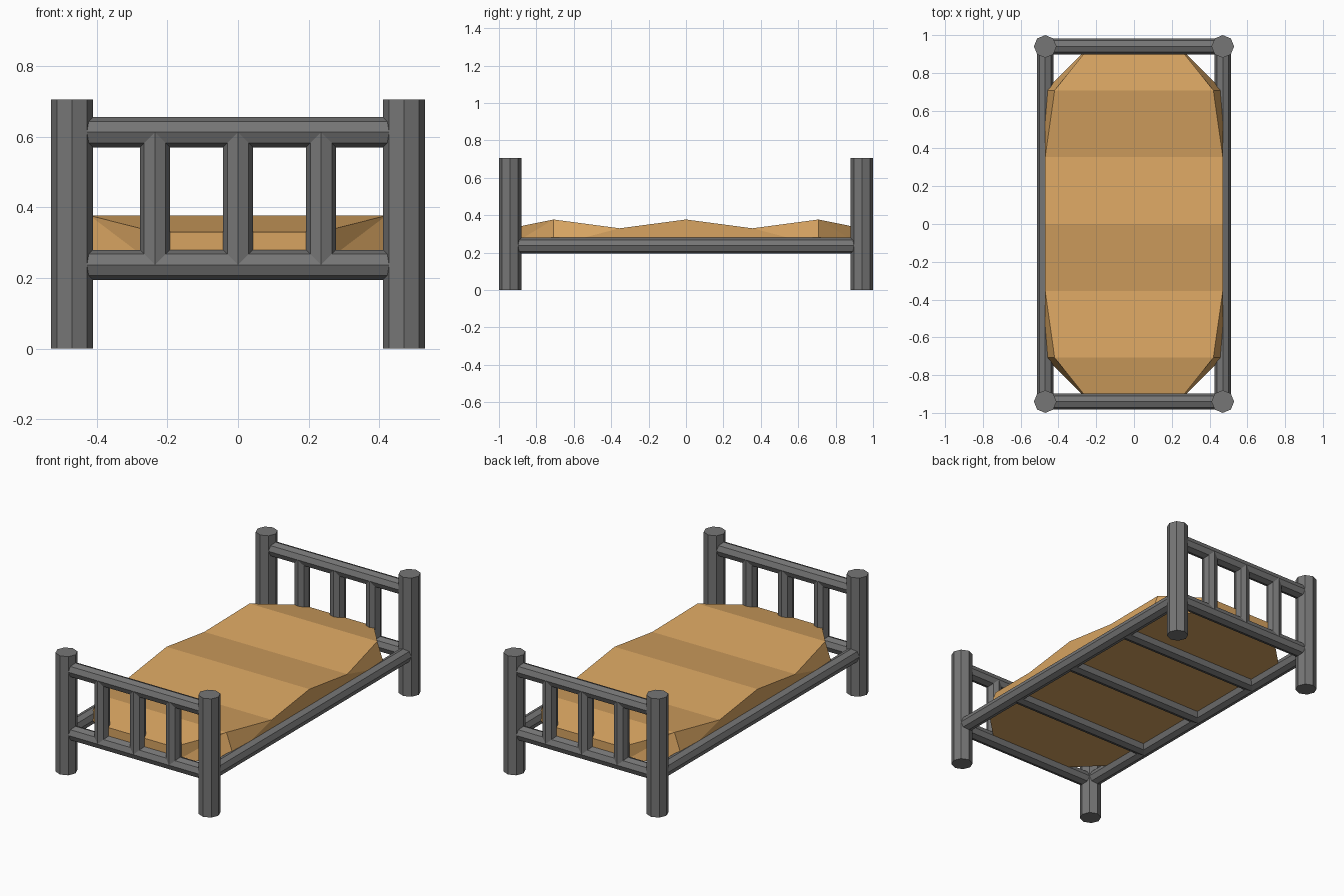
import bpy, bmesh, math
from mathutils import Vector

if "Cube" in bpy.data.objects:
    bpy.data.objects.remove(bpy.data.objects["Cube"])

POST_X, POST_Y = 0.47, 0.94
POST_R, BAR_R = 0.06, 0.043
POST_H, LOW_Z, TOP_Z = 0.705, 0.237, 0.613


def material(name, color):
    m = bpy.data.materials.new(name)
    m.diffuse_color = (*color, 1)
    m.use_nodes = True
    m.node_tree.nodes["Principled BSDF"].inputs["Base Color"].default_value = m.diffuse_color
    return m


iron = material("dark grey", (0.18, 0.18, 0.18))
cloth = material("tan cloth", (0.68, 0.37, 0.12))


def add_object(name, bm, mat):
    bmesh.ops.recalc_face_normals(bm, faces=bm.faces)
    mesh = bpy.data.meshes.new(name)
    bm.to_mesh(mesh)
    bm.free()
    mesh.materials.append(mat)
    obj = bpy.data.objects.new(name, mesh)
    bpy.context.collection.objects.link(obj)


def bar(name, start, end, radius):
    """Octagonal bar between two points, with corners facing the axes."""
    a, b = Vector(start), Vector(end)
    d = (b - a).normalized()
    u = Vector((1, 0, 0)) if abs(d.x) < 0.5 else Vector((0, 1, 0))
    v = d.cross(u)
    bm = bmesh.new()
    rings = []
    for p in (a, b):
        rings.append([bm.verts.new(p + radius * (u * math.cos(t) + v * math.sin(t)))
                      for t in (i * math.pi / 4 for i in range(8))])
    for i in range(8):
        j = (i + 1) % 8
        bm.faces.new((rings[0][i], rings[0][j], rings[1][j], rings[1][i]))
    bm.faces.new(rings[0])
    bm.faces.new(rings[1])
    add_object(name, bm, iron)


# Headboard and footboard: posts, two rails, three spindles each
for end, s in (("footboard", -1), ("headboard", 1)):
    y = s * POST_Y
    for side, x in (("left", -POST_X), ("right", POST_X)):
        bar(f"{end}_{side}_post", (x, y, 0), (x, y, POST_H), POST_R)
    for level, z in (("lower", LOW_Z), ("upper", TOP_Z)):
        bar(f"{end}_{level}_rail", (-POST_X, y, z), (POST_X, y, z), BAR_R)
    for i in (-1, 0, 1):
        x = i * POST_X / 2
        bar(f"{end}_spindle_{i + 2}", (x, y, LOW_Z), (x, y, TOP_Z), BAR_R)

# Side rails and cross slats
for side, x in (("left", -POST_X), ("right", POST_X)):
    bar(f"{side}_side_rail", (x, -POST_Y, LOW_Z), (x, POST_Y, LOW_Z), BAR_R)
for i in (-1, 0, 1):
    y = i * POST_Y / 2
    bar(f"cross_slat_{i + 2}", (-POST_X, y, LOW_Z), (POST_X, y, LOW_Z), BAR_R)

# Wavy mattress: stations along y as (y, top half width, top z, bottom half width)
half = [(0.94, 0.235, 0.33, 0.235), (0.708, 0.42, 0.377, 0.47), (0.355, 0.47, 0.33, 0.47)]
stations = [(-y, w, z, b) for y, w, z, b in half] + [(0, 0.47, 0.377, 0.47)] + half[::-1]
bm = bmesh.new()
sections = [[bm.verts.new(c) for c in ((-w, y, z), (w, y, z), (b, y, LOW_Z), (-b, y, LOW_Z))]
            for y, w, z, b in stations]
for p, q in zip(sections, sections[1:]):
    bm.faces.new((p[0], p[1], q[1], q[0]))
    bm.faces.new((p[3], p[2], q[2], q[3]))
    # Split the side so the crease runs from the lower to the higher width
    for t, b in ((0, 3), (1, 2)):
        if abs(p[t].co.x) > abs(q[t].co.x):
            bm.faces.new((p[t], p[b], q[b]))
            bm.faces.new((p[t], q[b], q[t]))
        else:
            bm.faces.new((p[t], p[b], q[t]))
            bm.faces.new((p[b], q[b], q[t]))
bm.faces.new(sections[0])
bm.faces.new(sections[-1])
add_object("mattress", bm, cloth)
